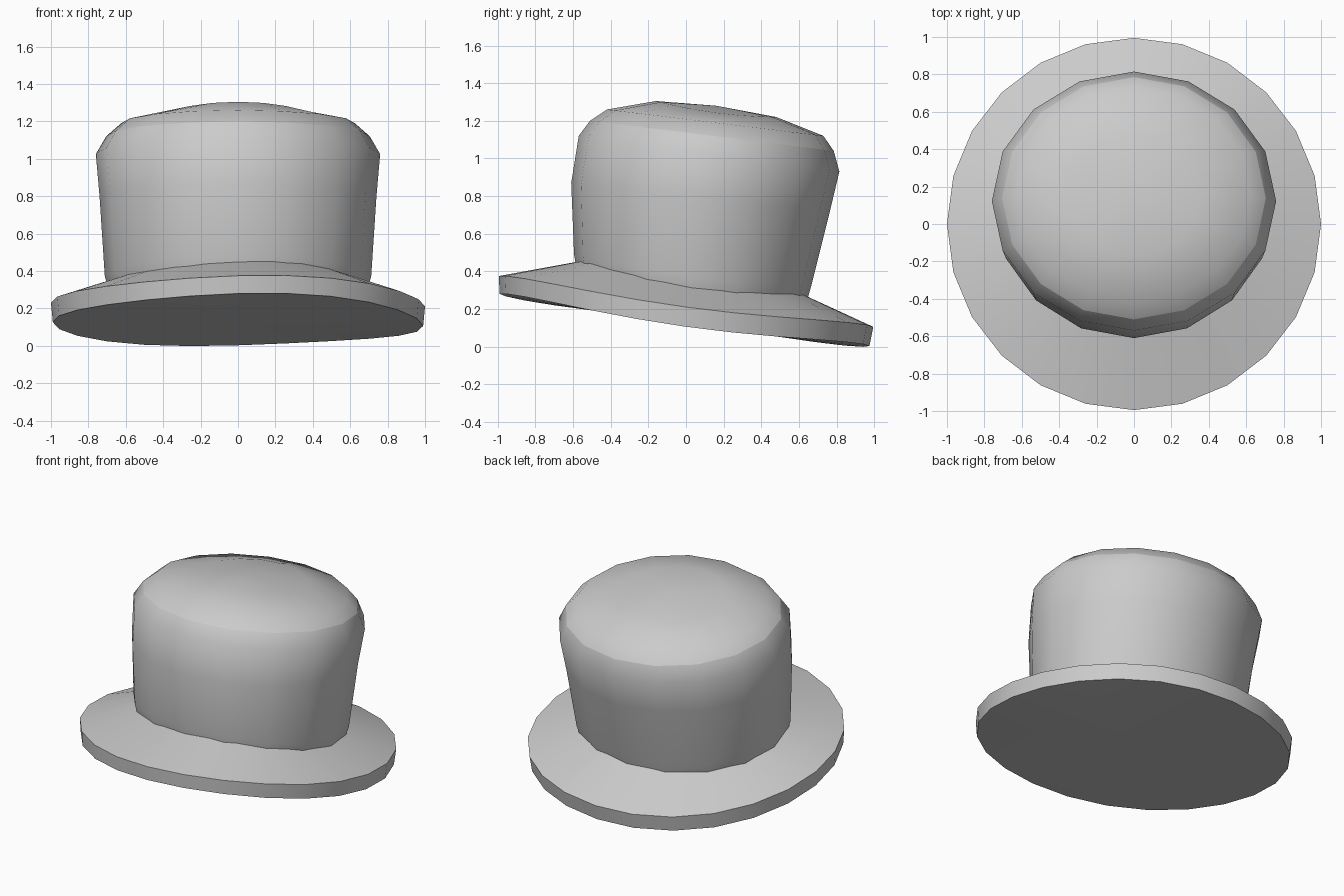
import bpy, bmesh, math

cube = bpy.data.objects.get("Cube")
if cube:
    bpy.data.objects.remove(cube, do_unlink=True)

felt = bpy.data.materials.new("grey felt")
felt.use_nodes = True
grey = (0.6, 0.6, 0.6, 1)
felt.diffuse_color = grey
felt.node_tree.nodes["Principled BSDF"].inputs["Base Color"].default_value = grey


def ring(bm, sides, width, front, back, sag, warp):
    """Tilted, slightly warped ellipse through a front and a back (y, z) point."""
    cy, ry = (front[0] + back[0]) / 2, (back[0] - front[0]) / 2
    cz, rz = (front[1] + back[1]) / 2, (back[1] - front[1]) / 2
    verts = []
    for i in range(sides):
        a = 2 * math.pi * i / sides
        s, c = math.sin(a), math.cos(a)
        z = cz + rz * c - sag * s * s + warp * math.sin(3 * a)
        verts.append(bm.verts.new((width * s, cy + ry * c, z)))
    return verts


def lofted(name, sides, cap_z, warp, profile, crease=None):
    """Skin rings, starting from one that is closed by a fan."""
    bm = bmesh.new()
    loops = [ring(bm, sides, *p, warp) for p in profile]
    mid_y = sum(v.co.y for v in loops[0]) / sides
    mid = bm.verts.new((0, mid_y, cap_z))
    for i in range(sides):
        j = (i + 1) % sides
        bm.faces.new((loops[0][i], loops[0][j], mid))
        for a, b in zip(loops, loops[1:]):
            bm.faces.new((a[i], a[j], b[j], b[i]))
    bmesh.ops.recalc_face_normals(bm, faces=bm.faces)
    mesh = bpy.data.meshes.new(name)
    bm.to_mesh(mesh)
    bm.free()
    mesh.materials.append(felt)
    obj = bpy.data.objects.new(name, mesh)
    bpy.context.collection.objects.link(obj)
    bpy.ops.object.select_all(action='DESELECT')
    obj.select_set(True)
    bpy.context.view_layer.objects.active = obj
    bpy.ops.object.shade_smooth_by_angle(angle=math.radians(45))
    # Crisp edge along one chosen ring
    if crease is not None:
        for edge in mesh.edges:
            if all(v // sides == crease for v in edge.vertices):
                edge.use_edge_sharp = True


# Brim: thick sagging rim sloping up to the foot of the crown
lofted("brim", 24, 0.13, 0.01, [
    (0.99, (-0.99, 0.28), (0.975, 0.003), 0.025),
    (1.0, (-0.995, 0.375), (0.995, 0.105), 0.02),
    (0.66, (-0.565, 0.453), (0.625, 0.275), 0.03),
])

# Crown: shallow dome, rounded shoulder, flared wall and tucked foot
lofted("crown", 16, 1.28, 0.0, [
    (0.36, (-0.16, 1.305), (0.48, 1.22), 0.02),
    (0.625, (-0.42, 1.26), (0.73, 1.12), 0.0),
    (0.705, (-0.51, 1.20), (0.785, 1.04), 0.0),
    (0.76, (-0.57, 1.12), (0.815, 0.93), 0.0),
    (0.74, (-0.61, 0.87), (0.765, 0.72), 0.0),
    (0.712, (-0.595, 0.49), (0.665, 0.32), 0.035),
    (0.69, (-0.585, 0.43), (0.645, 0.25), 0.04),
], crease=2)
